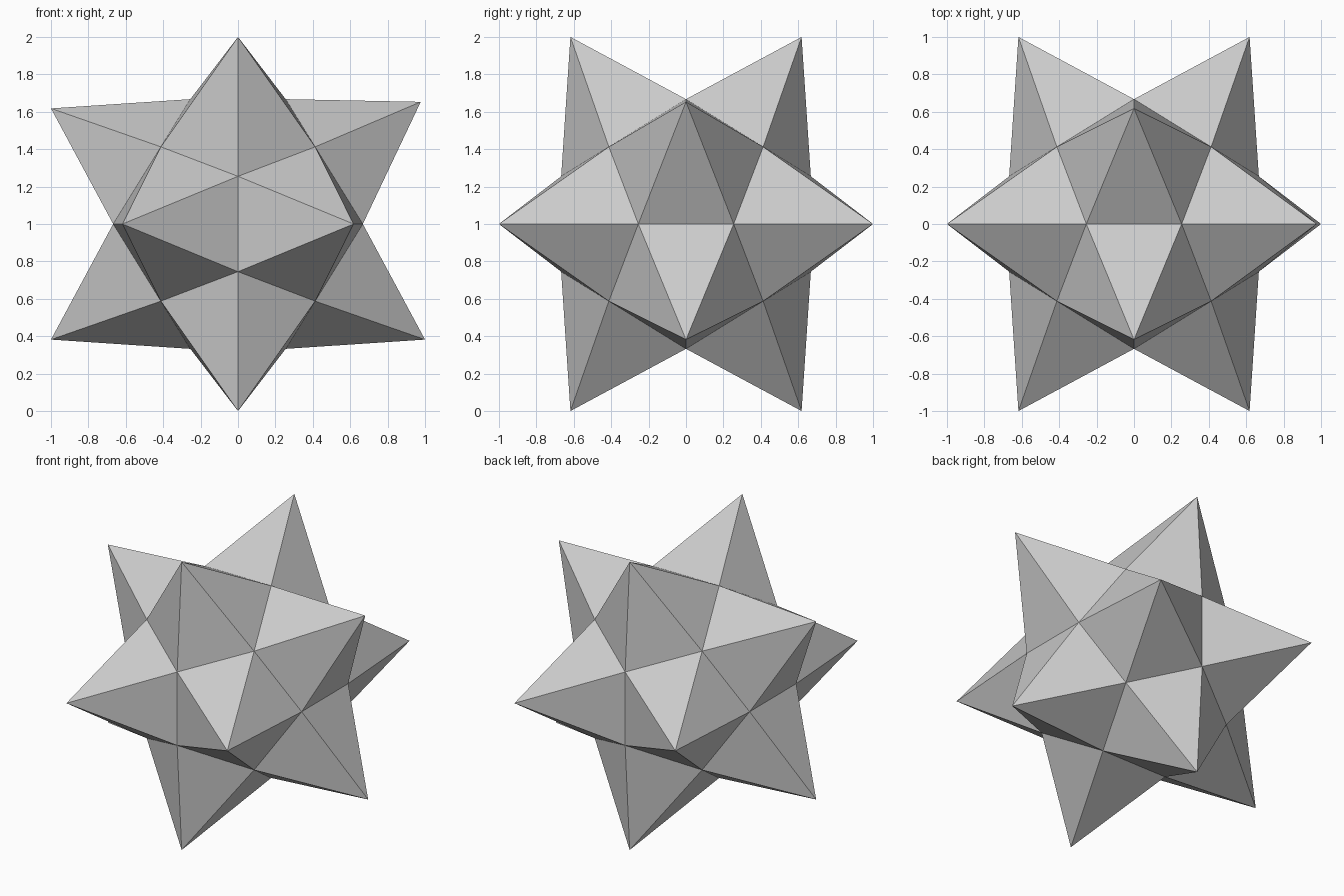
import bpy, bmesh, math
from itertools import product
from mathutils import Vector

if "Cube" in bpy.data.objects:
    bpy.data.objects.remove(bpy.data.objects["Cube"])

PHI = (1 + math.sqrt(5)) / 2
CORE = 0.4125          # half size of the cube inside the dodecahedral core
CENTRE = Vector((0, 0, 1))


def cyclic(a, b):
    """Points (+-a, 0, +-b) and their cyclic axis permutations."""
    pts = []
    for s, t in product((1, -1), repeat=2):
        p = (s * a, 0, t * b)
        pts += [Vector(p[k:] + p[:k]) for k in range(3)]
    return pts


# Twelve spike tips and the twenty valley points between them
tips = cyclic(1, 1 / PHI)
valleys = cyclic(CORE / PHI, CORE * PHI)
valleys += [Vector(p) * CORE for p in product((1, -1), repeat=3)]

bm = bmesh.new()
valley_verts = [bm.verts.new(v + CENTRE) for v in valleys]

# Each spike is a five-sided pyramid on its nearest valley points
for tip in tips:
    axis = tip.normalized()
    ring = sorted(range(20), key=lambda i: (valleys[i] - tip).length)[:5]
    u = axis.orthogonal().normalized()
    w = axis.cross(u)
    ring.sort(key=lambda i: math.atan2(valleys[i].dot(w), valleys[i].dot(u)))
    # One spike leans slightly upward
    if tip.x > 0.9 and tip.z > 0:
        tip = Vector((0.977, 0, 0.653))
    apex = bm.verts.new(tip + CENTRE)
    for k in range(5):
        bm.faces.new((apex, valley_verts[ring[k]], valley_verts[ring[(k + 1) % 5]]))

bmesh.ops.recalc_face_normals(bm, faces=bm.faces)
mesh = bpy.data.meshes.new("spiked_star")
bm.to_mesh(mesh)
bm.free()
bpy.context.collection.objects.link(bpy.data.objects.new("spiked_star", mesh))
